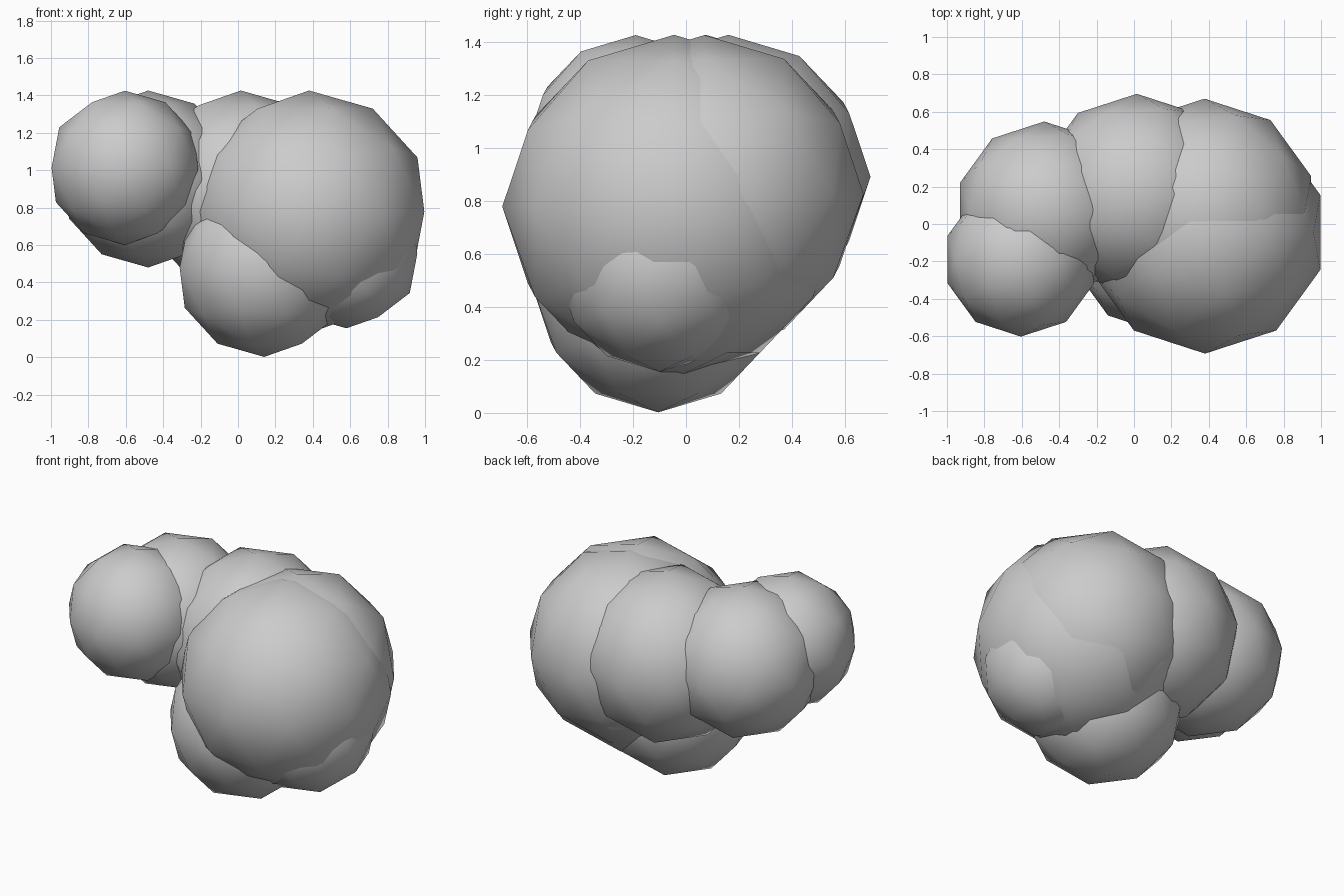
import bpy

if "Cube" in bpy.data.objects:
    bpy.data.objects.remove(bpy.data.objects["Cube"])

# Cloud made of overlapping low-poly puffs: name, centre, radius
puffs = [
    ("small_front_puff", (-0.605, -0.19, 1.013), 0.412),
    ("left_back_puff", (-0.48, 0.075, 0.953), 0.473),
    ("middle_back_puff", (0.015, 0.16, 0.89), 0.536),
    ("large_front_puff", (0.38, -0.045, 0.778), 0.648),
    ("right_back_puff", (0.377, 0.07, 0.825), 0.60),
    ("bottom_puff", (0.14, -0.105, 0.477), 0.475),
    ("lower_right_puff", (0.58, -0.10, 0.553), 0.398),
]

for name, centre, radius in puffs:
    bpy.ops.mesh.primitive_ico_sphere_add(subdivisions=2, radius=radius, location=centre)
    puff = bpy.context.object
    puff.name = name
    bpy.ops.object.shade_smooth()
